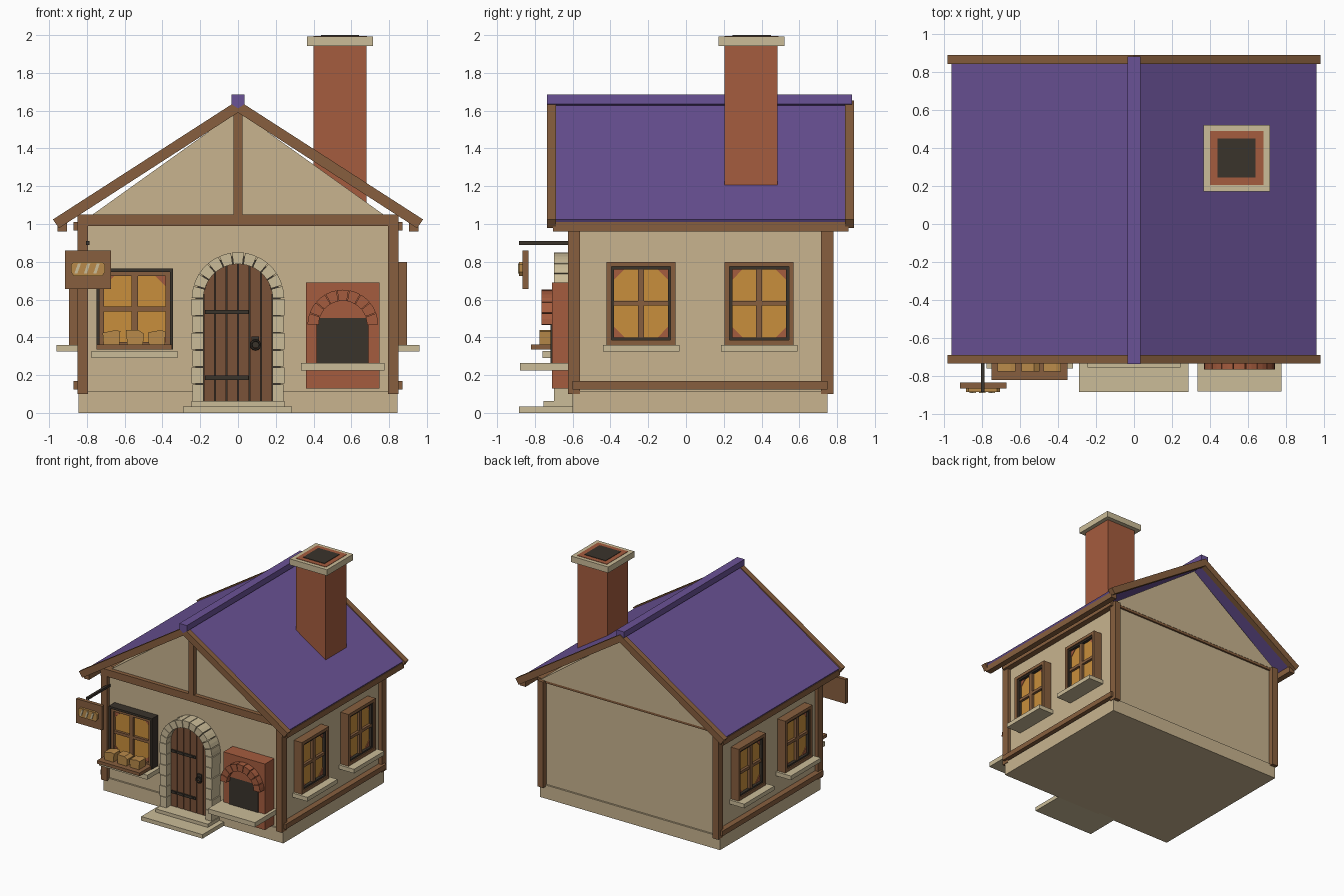
import bpy, bmesh, math
from mathutils import Vector

if "Cube" in bpy.data.objects:
    bpy.data.objects.remove(bpy.data.objects["Cube"])


def mat(name, hexcol):
    lin = []
    for i in (0, 2, 4):
        c = int(hexcol[i:i + 2], 16) / 255
        lin.append(c / 12.92 if c <= 0.04045 else ((c + 0.055) / 1.055) ** 2.4)
    m = bpy.data.materials.new(name)
    m.diffuse_color = (*lin, 1)
    m.use_nodes = True
    m.node_tree.nodes["Principled BSDF"].inputs["Base Color"].default_value = m.diffuse_color
    return m


WALL = mat("cream plaster", "C8B48F")
STONE = mat("pale stone", "CBBC98")
WOOD = mat("brown timber", "875F3E")
DOOR = mat("door wood", "7A5238")
BRICK = mat("red brick", "A55C3E")
ROOF = mat("purple roof", "6A5296")
DARK = mat("dark iron", "3A332B")
GLASS = mat("amber glass", "C98F3C")
BREAD = mat("bread crust", "B98A4A")


def prism(name, pts, y0, y1, m, place=None):
    """Extrude an (x, z) outline from y0 to y1; place optionally remaps points."""
    bm = bmesh.new()
    rings = []
    for y in (y0, y1):
        rings.append([bm.verts.new(place(Vector((x, y, z))) if place else (x, y, z)) for x, z in pts])
    a, b = rings
    n = len(pts)
    bm.faces.new(a)
    bm.faces.new(b[::-1])
    for i in range(n):
        bm.faces.new((a[i], b[i], b[(i + 1) % n], a[(i + 1) % n]))
    bmesh.ops.recalc_face_normals(bm, faces=bm.faces)
    me = bpy.data.meshes.new(name)
    bm.to_mesh(me)
    bm.free()
    me.materials.append(m)
    ob = bpy.data.objects.new(name, me)
    bpy.context.collection.objects.link(ob)
    return ob


def box(name, x0, x1, y0, y1, z0, z1, m, place=None):
    return prism(name, [(x0, z0), (x1, z0), (x1, z1), (x0, z1)], y0, y1, m, place)


def arc(cx, cz, r, a0, a1, n):
    return [(cx + r * math.cos(a0 + (a1 - a0) * i / n), cz + r * math.sin(a0 + (a1 - a0) * i / n))
            for i in range(n + 1)]


def arch_stones(name, cx, cz, r0, r1, count, y0, y1, m, gap=0.012):
    for i in range(count):
        a0, a1 = math.pi * i / count + gap, math.pi * (i + 1) / count - gap
        prism(name, arc(cx, cz, r1, a0, a1, 2) + arc(cx, cz, r0, a1, a0, 2), y0, y1, m)


def ring(name, x0, x1, z0, z1, w, y0, y1, m, place=None):
    box(name, x0, x0 + w, y0, y1, z0, z1, m, place)
    box(name, x1 - w, x1, y0, y1, z0, z1, m, place)
    box(name, x0 + w, x1 - w, y0, y1, z0, z0 + w, m, place)
    box(name, x0 + w, x1 - w, y0, y1, z1 - w, z1, m, place)


def window(x0, x1, z0, z1, wall, outer, inner, depth, place=None):
    """Window in a wall facing -y, nested frames, cross bars, corner plates."""
    w1, w2 = (0.026, 0.014) if outer is WOOD else (0.018, 0.022)
    f = wall - depth
    ring("window_outer_frame", x0, x1, z0, z1, w1, f, wall, outer, place)
    ring("window_inner_frame", x0 + w1, x1 - w1, z0 + w1, z1 - w1, w2, f + 0.01, wall, inner, place)
    a, b, c, d = x0 + w1 + w2, x1 - w1 - w2, z0 + w1 + w2, z1 - w1 - w2
    box("window_glass", a, b, f + 0.035, wall, c, d, GLASS, place)
    mx, mz = (a + b) / 2, (c + d) / 2
    box("window_mullion", mx - 0.016, mx + 0.016, f + 0.012, wall, c, d, WOOD, place)
    box("window_crossbar", a, b, f + 0.014, wall, mz - 0.012, mz + 0.012, WOOD, place)
    for px, sx in ((a, 1), (b, -1)):
        for pz, sz in ((c, 1), (d, -1)):
            prism("window_corner", [(px, pz), (px + sx * 0.055, pz), (px, pz + sz * 0.055)],
                  f + 0.03, f + 0.036, BRICK, place)


# Walls, plinth and gable
box("plinth", -0.845, 0.845, -0.60, 0.75, 0, 0.115, WALL)
box("walls", -0.82, 0.82, -0.585, 0.735, 0.115, 1.0, WALL)
prism("gable", [(-0.84, 1.0), (0.84, 1.0), (0, 1.60)], -0.595, 0.752, WALL)
box("rear_gable_beam", -0.8, 0.8, 0.7, 0.75, 0.98, 1.0, WOOD)

# Timber frame
box("front_beam", -0.85, 0.85, -0.63, -0.56, 0.99, 1.05, WOOD)
box("king_post", -0.025, 0.025, -0.63, -0.57, 1.05, 1.61, WOOD)
for s in (-1, 1):
    xs = sorted((s * 0.795, s * 0.85))
    box("front_post", *xs, -0.625, -0.56, 0.10, 1.0, WOOD)
    box("rear_post", *xs, 0.715, 0.78, 0.10, 1.0, WOOD)
    xs = sorted((s * 0.80, s * 0.87))
    box("side_low_beam", *xs, -0.60, 0.75, 0.125, 0.168, WOOD)
    box("side_top_beam", *xs, -0.60, 0.75, 0.965, 1.01, WOOD)
    box("eaves_beam", *sorted((s * 0.905, s * 0.955)), -0.705, 0.86, 0.96, 1.01, WOOD)
    # Roof slope and barge boards
    prism("roof_slope", [(0, 1.645), (s * 0.96, 1.025), (s * 0.94, 0.993), (0, 1.60)], -0.69, 0.845, ROOF)
    for y0, y1 in ((-0.735, -0.688), (0.843, 0.89)):
        prism("barge_board", [(0, 1.655), (s * 0.98, 1.024), (s * 0.948, 0.978), (0, 1.59)], y0, y1, WOOD)
prism("ridge_cap", [(-0.035, 1.685), (-0.035, 1.635), (0, 1.612), (0.035, 1.635), (0.035, 1.685)],
      -0.737, 0.88, ROOF)

# Chimney
box("chimney", 0.40, 0.68, 0.205, 0.485, 1.05, 1.945, BRICK)
box("chimney_cap", 0.365, 0.715, 0.172, 0.522, 1.942, 1.993, STONE)
box("chimney_lip", 0.40, 0.682, 0.205, 0.49, 1.99, 1.996, BRICK)
box("chimney_flue", 0.44, 0.64, 0.245, 0.45, 1.99, 2.0, DARK)

# Side windows, both sides
for s in (-1, 1):
    def to_side(v, s=s):
        return Vector((-v.y * s, v.x, v.z))
    for y0, y1 in ((-0.42, -0.055), (0.205, 0.57)):
        window(y0, y1, 0.36, 0.80, -0.82, WOOD, DARK, 0.075, to_side)
        box("side_window_sill", y0 - 0.02, y1 + 0.02, -0.96, -0.81, 0.325, 0.36, STONE, to_side)

# Shop window with shelf and loaves
window(-0.75, -0.343, 0.335, 0.765, -0.585, DARK, WOOD, 0.08)
box("shop_window_sill", -0.775, -0.32, -0.76, -0.58, 0.29, 0.328, STONE)
box("shop_shelf", -0.75, -0.35, -0.82, -0.585, 0.335, 0.362, WOOD)
for i, cx in enumerate((-0.67, -0.545, -0.43)):
    t = (0.008, -0.006, 0.006)[i]
    prism("loaf", [(cx - 0.042, 0.362), (cx + 0.042, 0.362), (cx + 0.047, 0.425 + t),
                   (cx + 0.02, 0.438), (cx - 0.047, 0.432 - t)], -0.775, -0.69, BREAD)

# Doorway steps and stone surround
box("lower_step", -0.29, 0.287, -0.885, -0.58, 0, 0.034, STONE)
box("upper_step", -0.245, 0.245, -0.755, -0.58, 0.03, 0.062, STONE)
ZS = 0.605
prism("door_backing", [(0.225, 0.06)] + arc(0, ZS, 0.225, 0, math.pi, 16) + [(-0.225, 0.06)],
      -0.625, -0.58, DARK)
arch_stones("arch_stone", 0, ZS, 0.183, 0.245, 11, -0.70, -0.58, STONE)
for s in (-1, 1):
    for i in range(6):
        z = 0.062 + i * 0.0905
        w = 0.242 + 0.005 * (i % 2)
        box("jamb_stone", *sorted((s * 0.183, s * w)), -0.70, -0.58, z + 0.002, z + 0.0885, STONE)

# Door planks and ironwork
for i in range(6):
    x0 = -0.183 + i * 0.061 + 0.003
    x1 = x0 + 0.055
    top = []
    for k in range(4):
        x = x1 + (x0 - x1) * k / 3
        top.append((x, ZS + math.sqrt(max(0, 0.184 ** 2 - x * x))))
    prism("door_plank", [(x0, 0.062), (x1, 0.062)] + top, -0.64, -0.62, DOOR)
for z in (0.186, 0.534):
    box("door_hinge", -0.175, 0.055, -0.65, -0.635, z - 0.011, z + 0.011, DARK)
    for x in (-0.13, -0.06, 0.03):
        box("hinge_rivet", x - 0.006, x + 0.006, -0.655, -0.645, z - 0.006, z + 0.006, DARK)
box("handle_plate", 0.072, 0.112, -0.65, -0.635, 0.345, 0.405, DARK)
bpy.ops.mesh.primitive_torus_add(major_segments=12, minor_segments=6, major_radius=0.024,
                                 minor_radius=0.006, location=(0.093, -0.66, 0.36),
                                 rotation=(math.pi / 2, 0, 0))
bpy.context.object.name = "door_ring"
bpy.context.object.data.materials.append(DARK)

# Brick oven with open mouth
OX = 0.555
box("oven_body", 0.36, 0.75, -0.71, -0.58, 0.13, 0.69, BRICK)
box("oven_mouth", 0.416, 0.69, -0.718, -0.70, 0.262, 0.505, DARK)
prism("oven_tympanum", arc(OX, 0.46, 0.14, math.radians(18), math.radians(162), 10), -0.725, -0.70, BRICK)
arch_stones("oven_arch_brick", OX, 0.465, 0.128, 0.187, 9, -0.765, -0.70, BRICK)
box("oven_shelf", 0.333, 0.775, -0.88, -0.58, 0.225, 0.265, STONE)

# Hanging sign with loaf emblem
box("sign_rod", -0.806, -0.786, -0.885, -0.58, 0.89, 0.91, DARK)
box("sign_board", -0.915, -0.672, -0.865, -0.835, 0.655, 0.86, WOOD)
prism("sign_loaf", [(-0.87, 0.725), (-0.72, 0.725), (-0.705, 0.745), (-0.705, 0.785),
                    (-0.72, 0.80), (-0.87, 0.80), (-0.883, 0.785), (-0.883, 0.745)], -0.884, -0.86, BREAD)
for x in (-0.85, -0.80, -0.75):
    prism("loaf_slash", [(x - 0.016, 0.738), (x, 0.738), (x + 0.018, 0.79), (x + 0.002, 0.79)],
          -0.89, -0.88, STONE)
